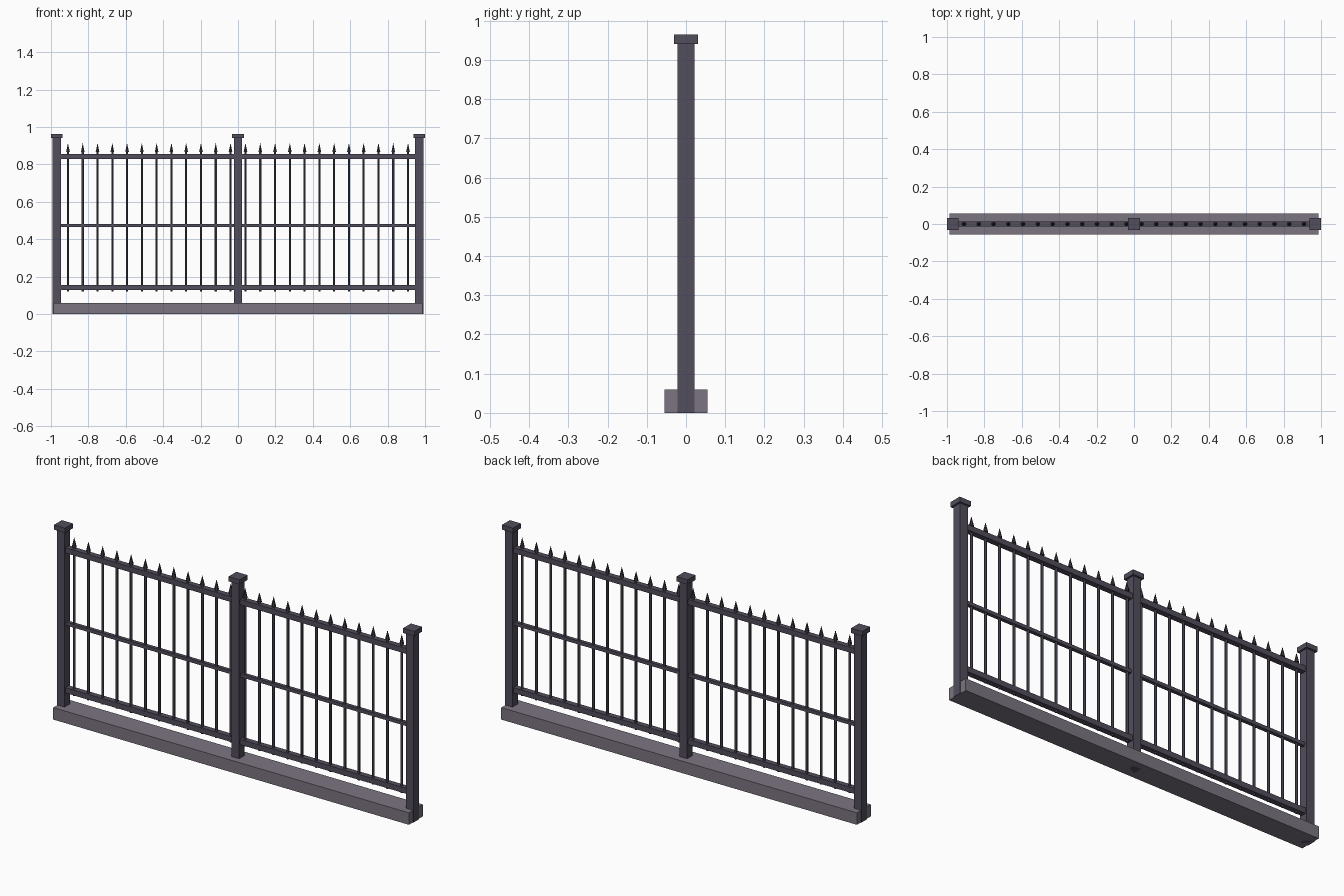
import bpy, bmesh, math
from mathutils import Matrix

if "Cube" in bpy.data.objects:
    bpy.data.objects.remove(bpy.data.objects["Cube"])


def material(name, rgb):
    m = bpy.data.materials.new(name)
    m.diffuse_color = (*rgb, 1)
    m.use_nodes = True
    m.node_tree.nodes["Principled BSDF"].inputs["Base Color"].default_value = m.diffuse_color
    return m


IRON = material("dark iron", (0.085, 0.075, 0.108))
SPIKE = material("black iron", (0.04, 0.037, 0.048))
STONE = material("grey stone", (0.2, 0.178, 0.22))


def finish(name, bm, mat):
    me = bpy.data.meshes.new(name)
    bm.to_mesh(me)
    bm.free()
    me.materials.append(mat)
    ob = bpy.data.objects.new(name, me)
    bpy.context.collection.objects.link(ob)
    return ob


def box(name, x0, x1, half_y, z0, z1, mat):
    bm = bmesh.new()
    size = Matrix.Diagonal((x1 - x0, half_y * 2, z1 - z0, 1))
    place = Matrix.Translation(((x0 + x1) / 2, 0, (z0 + z1) / 2))
    bmesh.ops.create_cube(bm, size=1, matrix=place @ size)
    return finish(name, bm, mat)


def cone(name, x, z0, z1, r0, r1, sides, mat):
    bm = bmesh.new()
    place = Matrix.Translation((x, 0, (z0 + z1) / 2))
    bmesh.ops.create_cone(bm, cap_ends=True, segments=sides, radius1=r0,
                          radius2=r1, depth=z1 - z0, matrix=place)
    return finish(name, bm, mat)


# Stone plinth
box("plinth", -0.987, 0.987, 0.055, 0, 0.06, STONE)

# Posts with flat caps
POST_X = 0.969
for x in (-POST_X, 0, POST_X):
    box("post", x - 0.0215, x + 0.0215, 0.0215, 0, 0.942, IRON)
    box("post_cap", x - 0.031, x + 0.031, 0.031, 0.94, 0.964, IRON)

# Two panels of rails, pickets and spear tips
for side in (-1, 1):
    a, b = sorted((side * 0.018, side * 0.952))
    box("bottom_rail", a, b, 0.014, 0.128, 0.155, IRON)
    box("middle_rail", a, b, 0.009, 0.465, 0.482, IRON)
    box("top_rail", a, b, 0.014, 0.83, 0.857, IRON)
    for i in range(12):
        x = side * (0.04 + i * 0.079)
        cone("picket", x, 0.12, 0.87, 0.0065, 0.0065, 6, IRON)
        cone("spear_tip", x, 0.866, 0.914, 0.0115, 0, 6, SPIKE)
